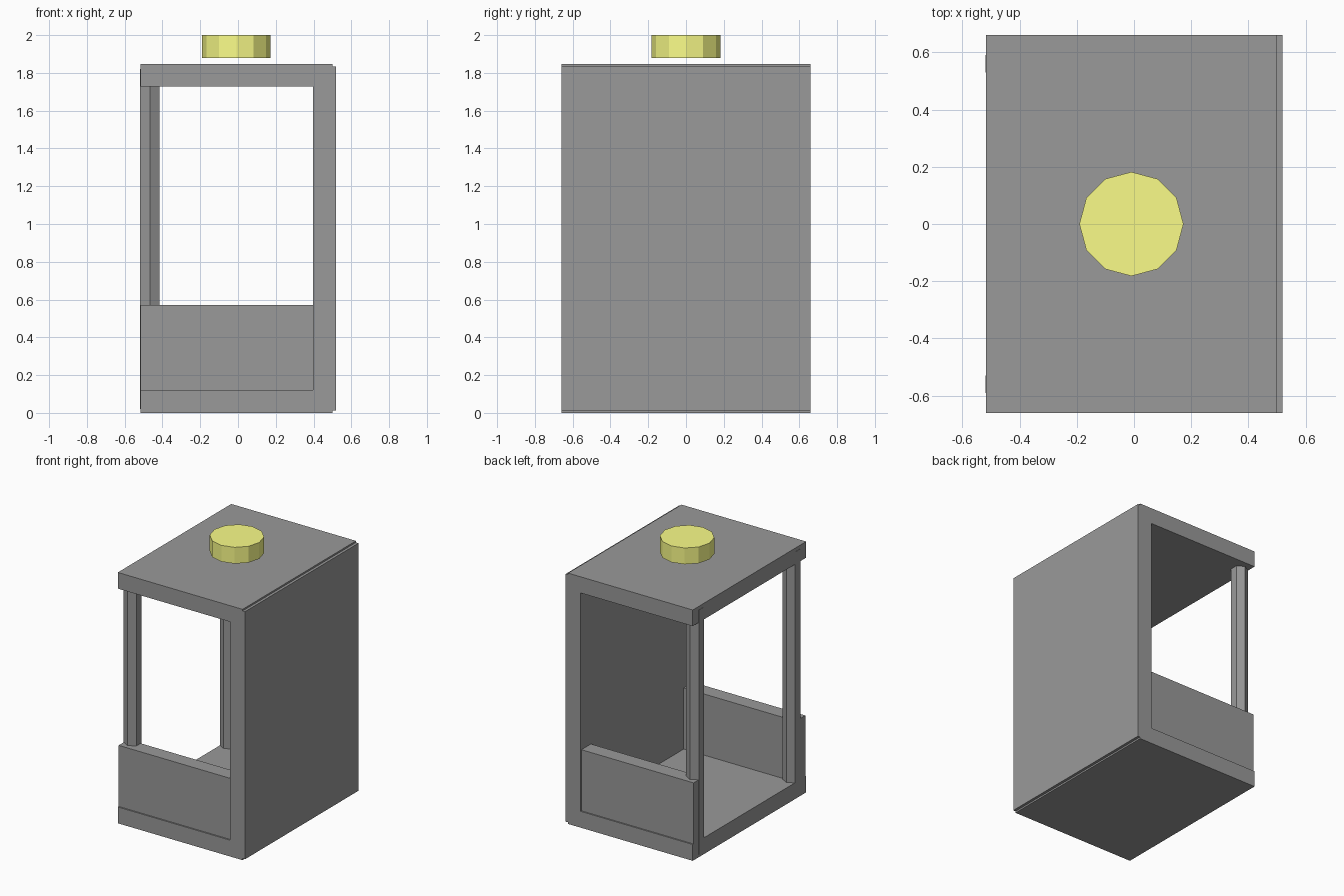
import bpy, bmesh, math

if "Cube" in bpy.data.objects:
    bpy.data.objects.remove(bpy.data.objects["Cube"])


def material(name, r, g, b):
    mat = bpy.data.materials.new(name)
    mat.diffuse_color = (r, g, b, 1)
    mat.use_nodes = True
    mat.node_tree.nodes["Principled BSDF"].inputs["Base Color"].default_value = mat.diffuse_color
    return mat


GREY = material("dark_grey", 0.32, 0.32, 0.32)
YELLOW = material("lamp_yellow", 0.96, 0.98, 0.25)


def prism(name, points, vec, mat=GREY):
    """Extrude a closed polygon of 3D points along a vector."""
    bm = bmesh.new()
    face = bm.faces.new([bm.verts.new(p) for p in points])
    ext = bmesh.ops.extrude_face_region(bm, geom=[face], use_keep_orig=True)
    verts = [g for g in ext["geom"] if isinstance(g, bmesh.types.BMVert)]
    bmesh.ops.translate(bm, verts=verts, vec=vec)
    bmesh.ops.recalc_face_normals(bm, faces=bm.faces)
    mesh = bpy.data.meshes.new(name)
    bm.to_mesh(mesh)
    bm.free()
    mesh.materials.append(mat)
    obj = bpy.data.objects.new(name, mesh)
    bpy.context.collection.objects.link(obj)
    return obj


def ngon(sides, radius, x, y, z, start=0.0):
    return [(x + radius * math.cos(start + math.tau * i / sides),
             y + radius * math.sin(start + math.tau * i / sides), z)
            for i in range(sides)]


# Booth shell: floor, right wall and roof as one C-shaped profile
L, R, D = -0.517, 0.519, 0.66
profile = [(L, 0), (0.499, 0), (0.499, 0.012), (R, 0.012), (R, 1.835),
           (0.499, 1.835), (0.499, 1.847), (L, 1.847), (L, 1.728),
           (0.397, 1.728), (0.397, 0.12), (L, 0.12)]
prism("booth_shell", [(x, -D, z) for x, z in profile], (0, 2 * D, 0))

for side, s in (("front", -1), ("back", 1)):
    # Low panels, slightly recessed from the shell edge
    prism(side + "_panel",
          [(L, s * 0.65, 0.11), (0.40, s * 0.65, 0.11),
           (0.40, s * 0.65, 0.57), (L, s * 0.65, 0.57)], (0, -s * 0.11, 0))
    # Hexagonal posts at the open side
    prism(side + "_post", ngon(6, 0.06, -0.467, s * 0.56, 0.02, math.pi / 2),
          (0, 0, 1.80))

# Yellow lamp hovering above the roof
prism("roof_lamp", ngon(12, 0.182, -0.009, 0, 1.88), (0, 0, 0.12), YELLOW)
